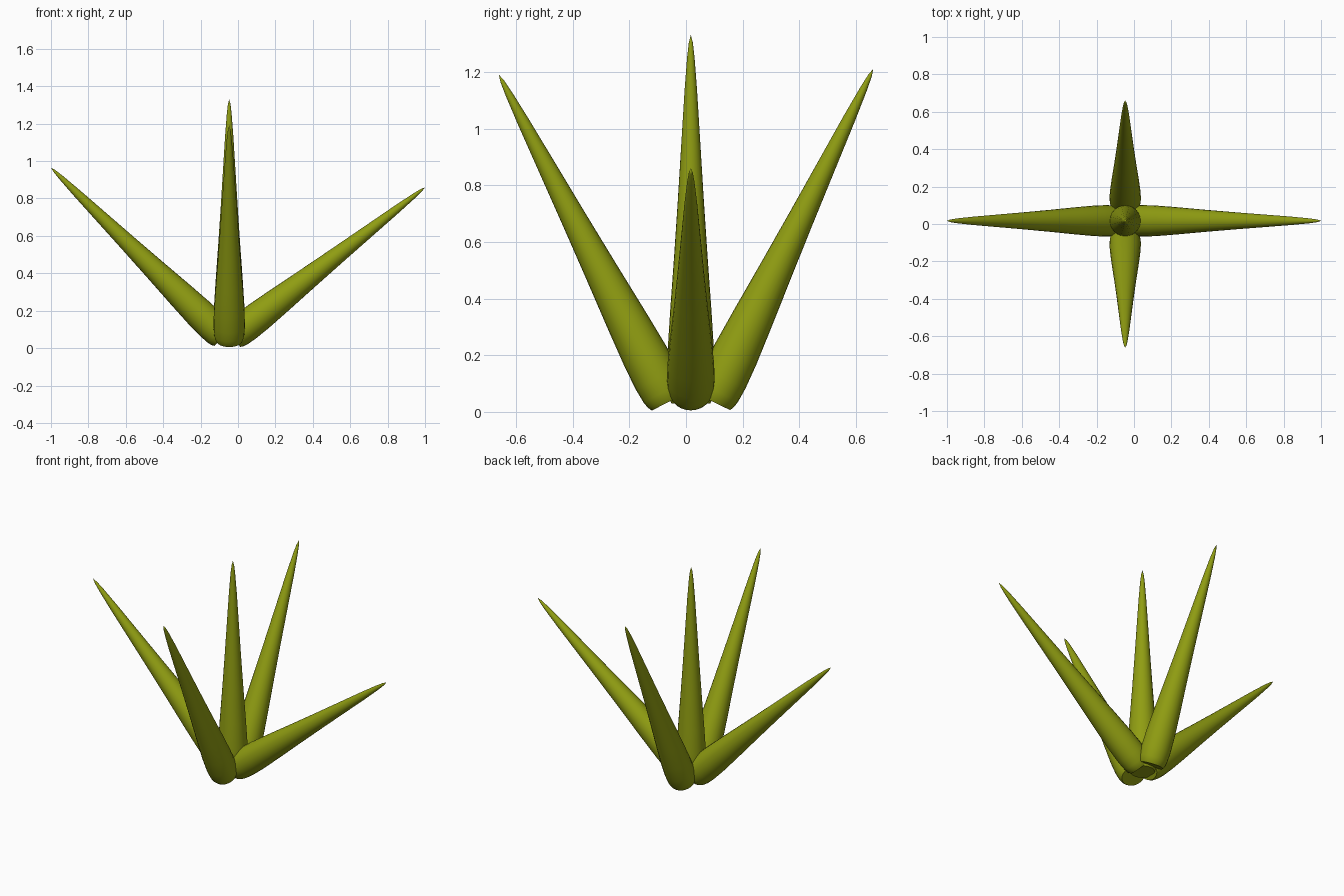
import bpy
import bmesh
import math
from mathutils import Vector

cube = bpy.data.objects.get("Cube")
if cube:
    bpy.data.objects.remove(cube, do_unlink=True)

# Olive leaf colour
olive = bpy.data.materials.new("olive_green")
olive.use_nodes = True
colour = (0.28, 0.34, 0.006, 1)
olive.diffuse_color = colour
bsdf = olive.node_tree.nodes["Principled BSDF"]
bsdf.inputs["Base Color"].default_value = colour
bsdf.inputs["Roughness"].default_value = 0.7

SIDES = 24
# Leaf profile: fraction of length, radius
PROFILE = [(0, 0.068), (0.012, 0.076), (0.03, 0.081), (0.07, 0.084),
           (0.14, 0.082), (0.25, 0.073), (0.4, 0.059), (0.55, 0.046),
           (0.7, 0.034), (0.85, 0.022), (0.94, 0.013), (0.98, 0.007)]


def spike(name, base, tip):
    """Round tapering leaf running from base centre to pointed tip."""
    base, tip = Vector(base), Vector(tip)
    axis = tip - base
    turn = Vector((0, 0, 1)).rotation_difference(axis)
    bm = bmesh.new()
    rings = []
    for t, r in PROFILE:
        ring = []
        for i in range(SIDES):
            a = math.tau * i / SIDES
            p = Vector((r * math.cos(a), r * math.sin(a), t * axis.length))
            ring.append(bm.verts.new(base + turn @ p))
        rings.append(ring)
    foot, point = bm.verts.new(base), bm.verts.new(tip)
    for i in range(SIDES):
        j = (i + 1) % SIDES
        for low, high in zip(rings, rings[1:]):
            bm.faces.new((low[i], low[j], high[j], high[i]))
        bm.faces.new((rings[0][j], rings[0][i], foot))
        bm.faces.new((rings[-1][i], rings[-1][j], point))
    mesh = bpy.data.meshes.new(name)
    bm.to_mesh(mesh)
    bm.free()
    mesh.materials.append(olive)
    obj = bpy.data.objects.new(name, mesh)
    bpy.context.collection.objects.link(obj)
    bpy.ops.object.select_all(action="DESELECT")
    obj.select_set(True)
    bpy.context.view_layer.objects.active = obj
    bpy.ops.object.shade_smooth_by_angle(angle=math.radians(40))


# Upright leaf with four leaning outwards
CX, CY = -0.047, 0.017
spike("centre_leaf", (CX, CY, 0.03), (CX, CY, 1.33))
spike("front_leaf", (CX, -0.06, 0.037), (CX, -0.66, 1.19))
spike("back_leaf", (CX, 0.094, 0.037), (CX, 0.66, 1.21))
spike("left_leaf", (-0.03, CY, 0.06), (1.0, CY, 0.86))
spike("right_leaf", (-0.078, CY, 0.06), (-1.0, CY, 0.965))
